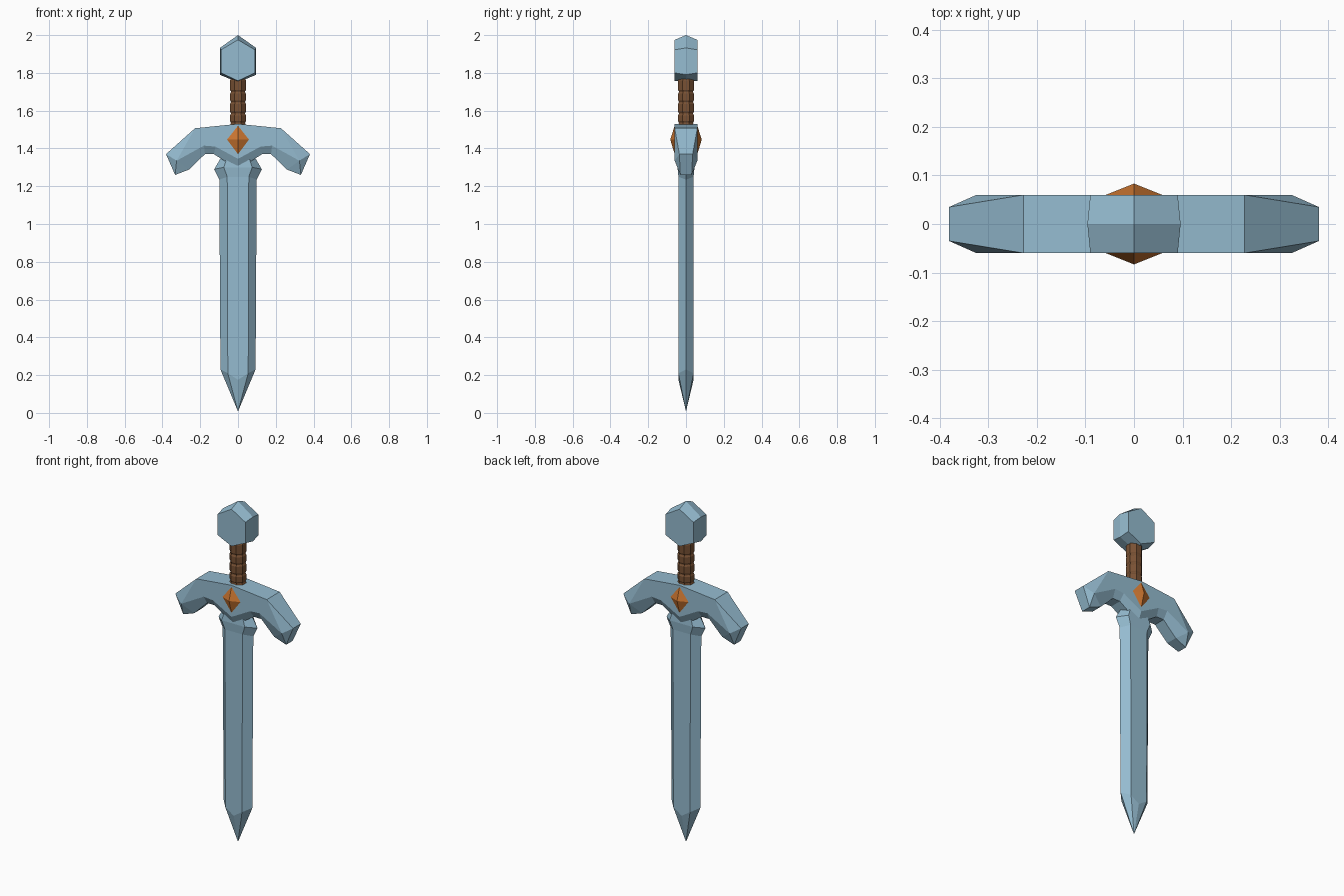
import bpy, bmesh, math

if "Cube" in bpy.data.objects:
    bpy.data.objects.remove(bpy.data.objects["Cube"])


def material(name, rgb):
    m = bpy.data.materials.new(name)
    m.diffuse_color = (*rgb, 1)
    m.use_nodes = True
    m.node_tree.nodes["Principled BSDF"].inputs["Base Color"].default_value = m.diffuse_color
    return m


steel = material("blue steel", (0.30, 0.50, 0.63))
leather = material("brown leather", (0.19, 0.083, 0.034))
amber = material("amber", (0.60, 0.18, 0.03))


def finish(name, bm, mat):
    bmesh.ops.remove_doubles(bm, verts=bm.verts, dist=0.0005)
    bmesh.ops.recalc_face_normals(bm, faces=bm.faces)
    me = bpy.data.meshes.new(name)
    bm.to_mesh(me)
    bm.free()
    me.materials.append(mat)
    ob = bpy.data.objects.new(name, me)
    bpy.context.collection.objects.link(ob)
    return ob


def loft(name, rings, mat):
    """Skin a list of equal-length point rings and cap both ends."""
    bm = bmesh.new()
    vs = [[bm.verts.new(p) for p in r] for r in rings]
    n = len(rings[0])
    for a, b in zip(vs, vs[1:]):
        for i in range(n):
            j = (i + 1) % n
            bm.faces.new((a[i], a[j], b[j], b[i]))
    bm.faces.new(vs[0])
    bm.faces.new(vs[-1])
    return finish(name, bm, mat)


def mirrored(half):
    """Mirror a right-hand outline that starts and ends on x = 0."""
    return half + [(-p[0], *p[1:]) for p in half[-2:0:-1]]


# Blade: flattened section with a sharp edge, flared under the guard
def section(w, f, t, ze, zf, zc):
    return [(w, 0, ze), (f, t, zf), (0, t, zc), (-f, t, zf),
            (-w, 0, ze), (-f, -t, zf), (0, -t, zc), (f, -t, zf)]


loft("blade", [section(0.001, 0.0006, 0.0006, 0.01, 0.01, 0.01),
               section(0.093, 0.054, 0.04, 0.23, 0.21, 0.175),
               section(0.099, 0.057, 0.04, 1.235, 1.25, 1.25),
               section(0.126, 0.075, 0.045, 1.29, 1.30, 1.30),
               section(0.085, 0.055, 0.04, 1.36, 1.36, 1.36)], steel)

# Guard: drooping arms, flat faces with chamfered tips and underside
face = mirrored([(0, 1.53), (0.2275, 1.507), (0.325, 1.335), (0.325, 1.335),
                 (0.325, 1.335), (0.18, 1.415), (0.12, 1.41), (0, 1.345)])
rim = mirrored([(0, 1.53, 0.06), (0.2275, 1.507, 0.06), (0.381, 1.37, 0.035),
                (0.333, 1.26, 0.03), (0.259, 1.288, 0.035),
                (0.175, 1.37, 0.035), (0.127, 1.37, 0.035), (0, 1.286, 0.035)])
bm = bmesh.new()
outer = {s: [bm.verts.new((x, s * y, z)) for x, z, y in rim] for s in (-1, 1)}
inner = {s: [bm.verts.new((x, s * 0.06, z)) for x, z in face] for s in (-1, 1)}
n = len(rim)
for i in range(n):
    j = (i + 1) % n
    bm.faces.new((outer[-1][i], outer[-1][j], outer[1][j], outer[1][i]))
    for s in (-1, 1):
        bm.faces.new((outer[s][i], outer[s][j], inner[s][j], inner[s][i]))
for s in (-1, 1):
    bm.faces.new(inner[s])
finish("guard", bm, steel)

# Gems: a shallow pyramid on each side of the guard
for s, name in ((-1, "front_gem"), (1, "back_gem")):
    base = [(0.058, 1.447), (0, 1.52), (-0.058, 1.447), (0, 1.37)]
    loft(name, [[(x, s * 0.05, z) for x, z in base],
                [(x, s * 0.06, z) for x, z in base],
                [(x * 0.01, s * 0.083, 1.447 + (z - 1.447) * 0.01) for x, z in base]], amber)

# Grip: stacked octagonal leather wraps with narrow grooves
levels = [1.50, 1.535, 1.585, 1.645, 1.70, 1.77]


def octagon(r, z):
    return [(r * math.cos(math.radians(22.5 + 45 * k)),
             r * math.sin(math.radians(22.5 + 45 * k)), z) for k in range(8)]


rings = []
for a, b in zip(levels, levels[1:]):
    rings += [octagon(0.041, a + 0.002), octagon(0.0455, a + 0.010),
              octagon(0.0455, b - 0.010), octagon(0.041, b - 0.002)]
loft("grip", rings, leather)

# Pommel: thick hexagonal block, ridged around the middle
front = mirrored([(0, 1.975), (0.09, 1.922), (0.09, 1.80), (0, 1.758)])
middle = mirrored([(0, 2.0), (0.096, 1.932), (0.096, 1.79), (0, 1.75)])
loft("pommel", [[(x, y, z) for x, z in ring]
                for y, ring in ((-0.06, front), (0, middle), (0.06, front))], steel)
